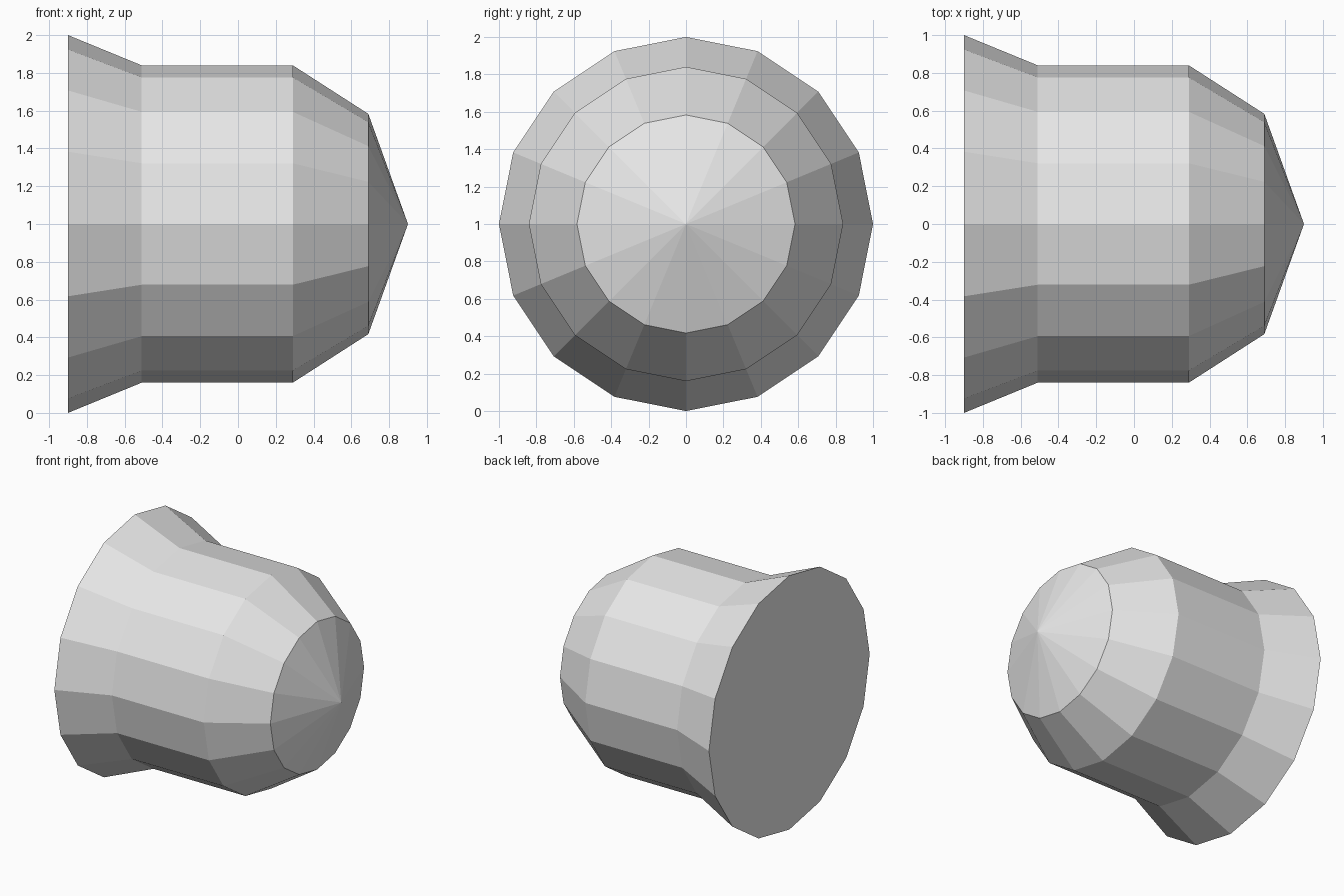
import bpy
import bmesh
from math import cos, sin, tau

cube = bpy.data.objects.get("Cube")
if cube:
    bpy.data.objects.remove(cube, do_unlink=True)

SIDES = 16
CENTRE_Z = 1.0

# Plain grey material
grey = bpy.data.materials.new("light_grey")
grey.use_nodes = True
colour = (0.8, 0.8, 0.8, 1.0)
grey.diffuse_color = colour
grey.node_tree.nodes["Principled BSDF"].inputs["Base Color"].default_value = colour


def lathe_x(name, profile, tip_x):
    """Turn (x, radius) points around the x axis, with a flat base and a pointed tip."""
    bm = bmesh.new()
    rings = []
    for x, r in profile:
        rings.append([bm.verts.new((x, r * cos(tau * i / SIDES),
                                    CENTRE_Z + r * sin(tau * i / SIDES)))
                      for i in range(SIDES)])
    tip = bm.verts.new((tip_x, 0, CENTRE_Z))
    bm.faces.new(rings[0])
    for i in range(SIDES):
        j = (i + 1) % SIDES
        for a, b in zip(rings, rings[1:]):
            bm.faces.new((a[i], a[j], b[j], b[i]))
        bm.faces.new((rings[-1][i], rings[-1][j], tip))
    bmesh.ops.recalc_face_normals(bm, faces=bm.faces)
    mesh = bpy.data.meshes.new(name)
    bm.to_mesh(mesh)
    bm.free()
    mesh.materials.append(grey)
    obj = bpy.data.objects.new(name, mesh)
    bpy.context.collection.objects.link(obj)
    return obj


# Flared base, straight barrel, tapered shoulder and pointed nose
lathe_x("flared_capsule",
        [(-0.9, 1.0), (-0.51, 0.84), (0.29, 0.84), (0.69, 0.583)], 0.9)
